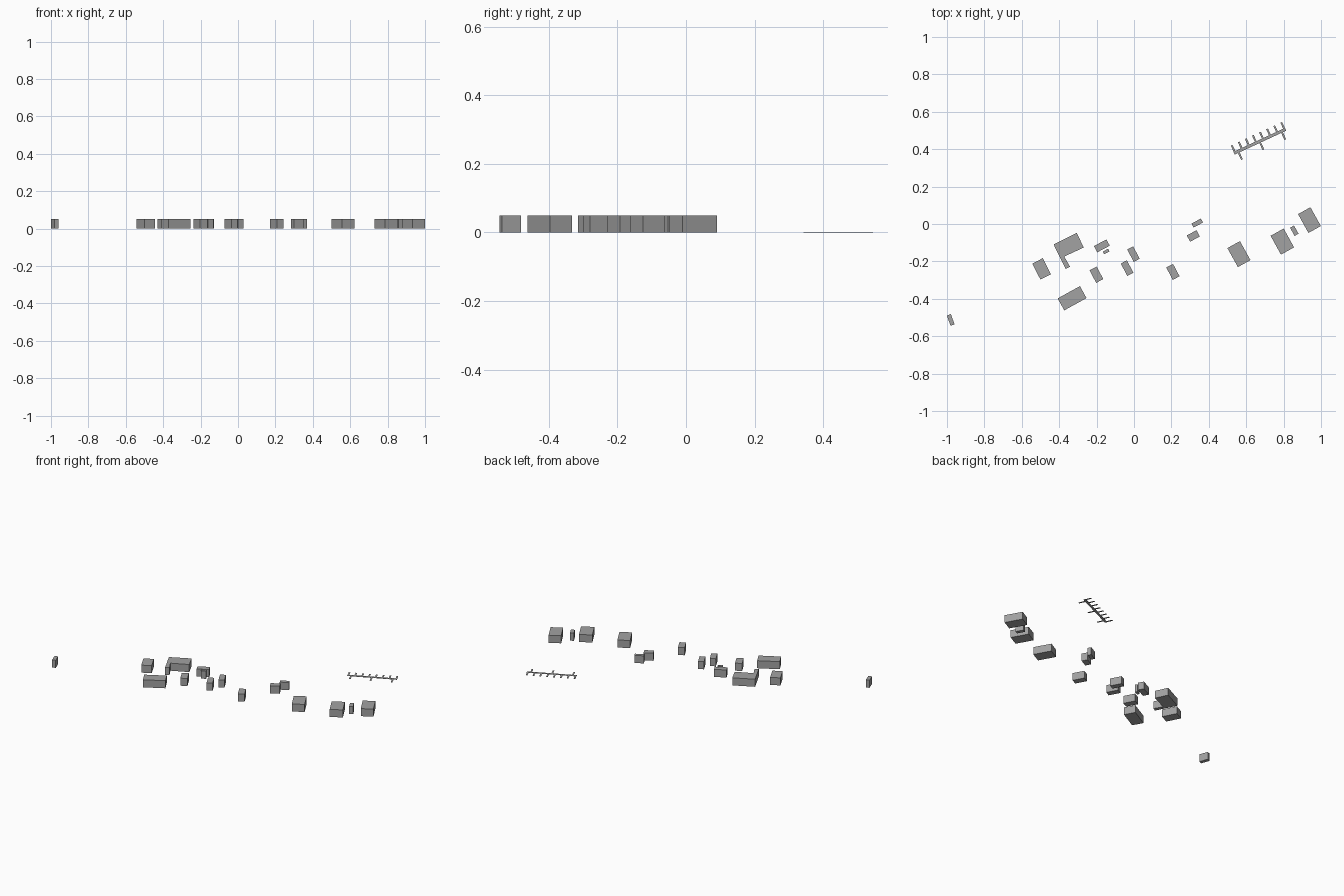
import bpy, bmesh
from math import radians, cos, sin
from mathutils import Vector

if "Cube" in bpy.data.objects:
    bpy.data.objects.remove(bpy.data.objects["Cube"])

H = 0.05    # common building height
T = 0.0015  # jetty deck thickness

grey = bpy.data.materials.new("dark_grey")
grey.diffuse_color = (0.36, 0.36, 0.36, 1)
grey.use_nodes = True
grey.node_tree.nodes["Principled BSDF"].inputs["Base Color"].default_value = grey.diffuse_color


def make(name, outlines, height):
    """Flat outlines extruded upward into closed blocks."""
    bm = bmesh.new()
    for pts in outlines:
        base = bm.faces.new([bm.verts.new((x, y, 0)) for x, y in pts])
        new = bmesh.ops.extrude_face_region(bm, geom=[base], use_keep_orig=True)
        top = [v for v in new["geom"] if isinstance(v, bmesh.types.BMVert)]
        bmesh.ops.translate(bm, verts=top, vec=(0, 0, height))
    bmesh.ops.recalc_face_normals(bm, faces=bm.faces)
    me = bpy.data.meshes.new(name)
    bm.to_mesh(me)
    bm.free()
    me.materials.append(grey)
    ob = bpy.data.objects.new(name, me)
    bpy.context.collection.objects.link(ob)


def rect(x, y, w, d, deg):
    """Corners of a rotated rectangle."""
    c, s = cos(radians(deg)), sin(radians(deg))
    return [(x + c * a * w / 2 - s * b * d / 2, y + s * a * w / 2 + c * b * d / 2)
            for a, b in ((-1, -1), (1, -1), (1, 1), (-1, 1))]


# rectangular buildings: name, x, y, width, depth, rotation
buildings = [
    ("outlying_shed", -0.980, -0.513, 0.023, 0.058, 20),
    ("west_house", -0.494, -0.24, 0.063, 0.096, 27),
    ("south_hall", -0.331, -0.397, 0.136, 0.073, 29),
    ("cottage_a", -0.201, -0.271, 0.043, 0.076, 28),
    ("cottage_b", -0.172, -0.117, 0.076, 0.038, 28),
    ("cottage_b_lean_to", -0.149, -0.147, 0.032, 0.016, 28),
    ("cottage_c", -0.037, -0.236, 0.037, 0.075, 28),
    ("cottage_d", -0.003, -0.161, 0.036, 0.075, 28),
    ("cottage_e", 0.208, -0.256, 0.041, 0.075, 28),
    ("small_house", 0.317, -0.064, 0.059, 0.038, 28),
    ("small_annex", 0.338, 0.005, 0.057, 0.024, 28),
    ("east_house_a", 0.561, -0.161, 0.077, 0.116, 29),
    ("east_house_b", 0.793, -0.094, 0.080, 0.115, 29),
    ("east_shed", 0.857, -0.036, 0.024, 0.050, 29),
    ("east_house_c", 0.938, 0.021, 0.076, 0.115, 29),
]
for name, *r in buildings:
    make(name, [rect(*r)], H)

# L-shaped main building
make("main_building", [[(-0.430, -0.109), (-0.306, -0.047), (-0.269, -0.126),
                        (-0.373, -0.174), (-0.342, -0.228), (-0.365, -0.240)]], H)

# thin jetty: long walkway with fingers on both sides
ANG = 24.8
start, end = Vector((0.535, 0.379)), Vector((0.811, 0.506))
mid, length = (start + end) / 2, (end - start).length
make("jetty_walkway", [rect(mid.x, mid.y, length, 0.016, ANG)], T)
along = (end - start).normalized()
across = Vector((-along.y, along.x))


def finger(dist, side, reach):
    """Finger running from the walkway edge out to the given reach."""
    p = start + along * dist + across * side * (0.008 + reach) / 2
    return rect(p.x, p.y, 0.010, reach - 0.008, ANG)


make("jetty_fingers_north",
     [finger(0.006 + i * (length - 0.012) / 7, 1, 0.044) for i in range(8)], T)
make("jetty_fingers_south",
     [finger(d, -1, 0.049) for d in (0.024, 0.15, length - 0.025)], T)
